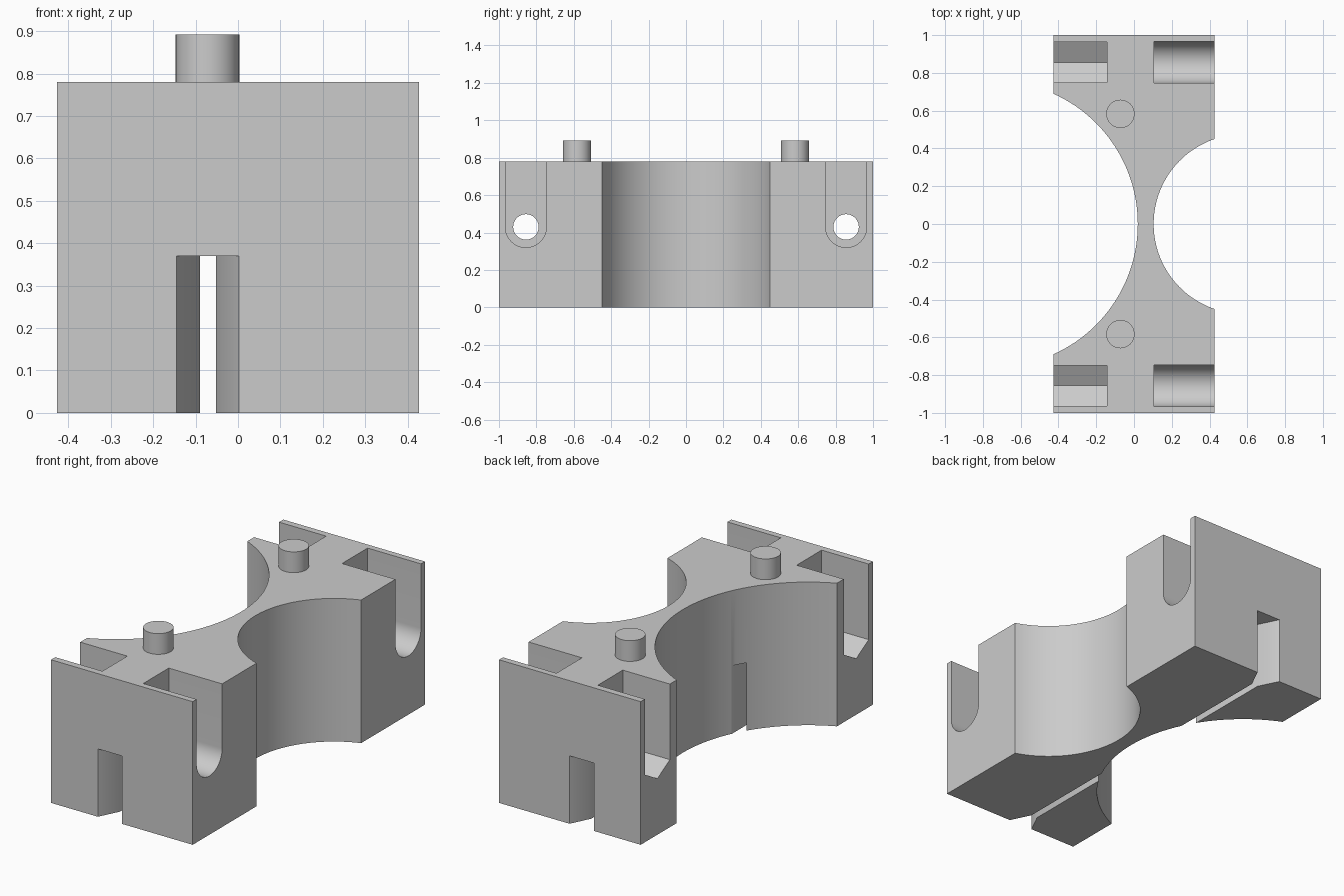
import bpy, bmesh
from math import sin, cos, asin, pi
from mathutils import Vector

if "Cube" in bpy.data.objects:
    bpy.data.objects.remove(bpy.data.objects["Cube"], do_unlink=True)

HALF_X, HEIGHT = 0.427, 0.78
BORE_Y, BORE_Z = 0.856, 0.43      # screw axis

grey = bpy.data.materials.new("light grey plastic")
grey.use_nodes = True
colour = (0.6, 0.6, 0.6, 1)
grey.diffuse_color = colour
grey.node_tree.nodes["Principled BSDF"].inputs["Base Color"].default_value = colour


def arc(cx, cy, r, start, end, steps):
    """Points along a circular arc."""
    angles = [start + (end - start) * i / steps for i in range(steps + 1)]
    return [(cx + r * cos(a), cy + r * sin(a)) for a in angles]


def prism(name, outline, axis, low, high):
    """Extrude an outline along z (outline in x, y) or x (outline in y, z)."""
    bm = bmesh.new()
    place = (lambda u, v: (u, v, low)) if axis == "z" else (lambda u, v: (low, u, v))
    face = bm.faces.new([bm.verts.new(place(u, v)) for u, v in outline])
    step = Vector((0, 0, high - low)) if axis == "z" else Vector((high - low, 0, 0))
    top = bmesh.ops.extrude_face_region(bm, geom=[face])["geom"]
    bmesh.ops.translate(bm, vec=step,
                        verts=[g for g in top if isinstance(g, bmesh.types.BMVert)])
    bmesh.ops.recalc_face_normals(bm, faces=bm.faces)
    mesh = bpy.data.meshes.new(name)
    bm.to_mesh(mesh)
    bm.free()
    mesh.materials.append(grey)
    obj = bpy.data.objects.new(name, mesh)
    bpy.context.collection.objects.link(obj)
    return obj


def cut(target, cutter):
    """Subtract the cutter, keep the result, and discard the cutter."""
    cutter.hide_render = True
    mod = target.modifiers.new("cut", "BOOLEAN")
    mod.operation, mod.solver, mod.object = "DIFFERENCE", "EXACT", cutter
    bpy.context.view_layer.update()
    graph = bpy.context.evaluated_depsgraph_get()
    result = bpy.data.meshes.new_from_object(target.evaluated_get(graph))
    target.modifiers.clear()
    target.data = result
    bpy.data.objects.remove(cutter, do_unlink=True)


# Block with a large hollow on one side and a smaller one on the other
small, large = asin(0.45 / 0.475), asin(0.69 / 0.756)
outline = [(-HALF_X, -1), (HALF_X, -1)]
outline += arc(0.579, 0, 0.475, pi + small, pi - small, 64)
outline += [(HALF_X, 1), (-HALF_X, 1)]
outline += arc(-0.736, 0, 0.756, large, -large, 64)
block = prism("clamp_block", outline, "z", 0, HEIGHT)

for side in (-1, 1):
    y = side * BORE_Y
    # Round-bottomed pocket for the screw head
    pocket = arc(y, BORE_Z, 0.11, pi, 2 * pi, 32) + [(y + 0.11, 1), (y - 0.11, 1)]
    cut(block, prism("screw_pocket", pocket, "x", 0.105, 0.6))
    # Hexagonal pocket for the nut
    pocket = arc(y, BORE_Z, 0.124, pi * 7 / 6, pi * 11 / 6, 2)
    pocket += [(pocket[-1][0], 1), (pocket[0][0], 1)]
    cut(block, prism("nut_pocket", pocket, "x", -0.6, -0.143))
    # Screw hole joining the two pockets
    hole = arc(y, BORE_Z, 0.068, 0, 2 * pi, 40)[:-1]
    cut(block, prism("screw_hole", hole, "x", -0.25, 0.2))
    # Narrow channel from below, flared at the outer end
    channel = [(-0.145, 1.0), (-0.145, 1.1), (0.002, 1.1), (0.002, 1.0),
               (-0.052, 0.89), (-0.052, 0.1), (-0.09, 0.1), (-0.09, 0.89)]
    channel = [(u, v * side) for u, v in channel]
    cut(block, prism("cable_channel", channel, "z", -0.1, 0.37))

# Locating pegs on top
pegs = [prism("front_peg" if side < 0 else "back_peg",
              arc(-0.072, side * 0.583, 0.075, 0, 2 * pi, 48)[:-1], "z", HEIGHT, 0.893)
        for side in (-1, 1)]

# Smooth the curved walls, keep the edges crisp
bpy.ops.object.select_all(action="DESELECT")
for obj in [block] + pegs:
    obj.select_set(True)
bpy.context.view_layer.objects.active = block
bpy.ops.object.shade_smooth_by_angle(angle=pi / 6)
